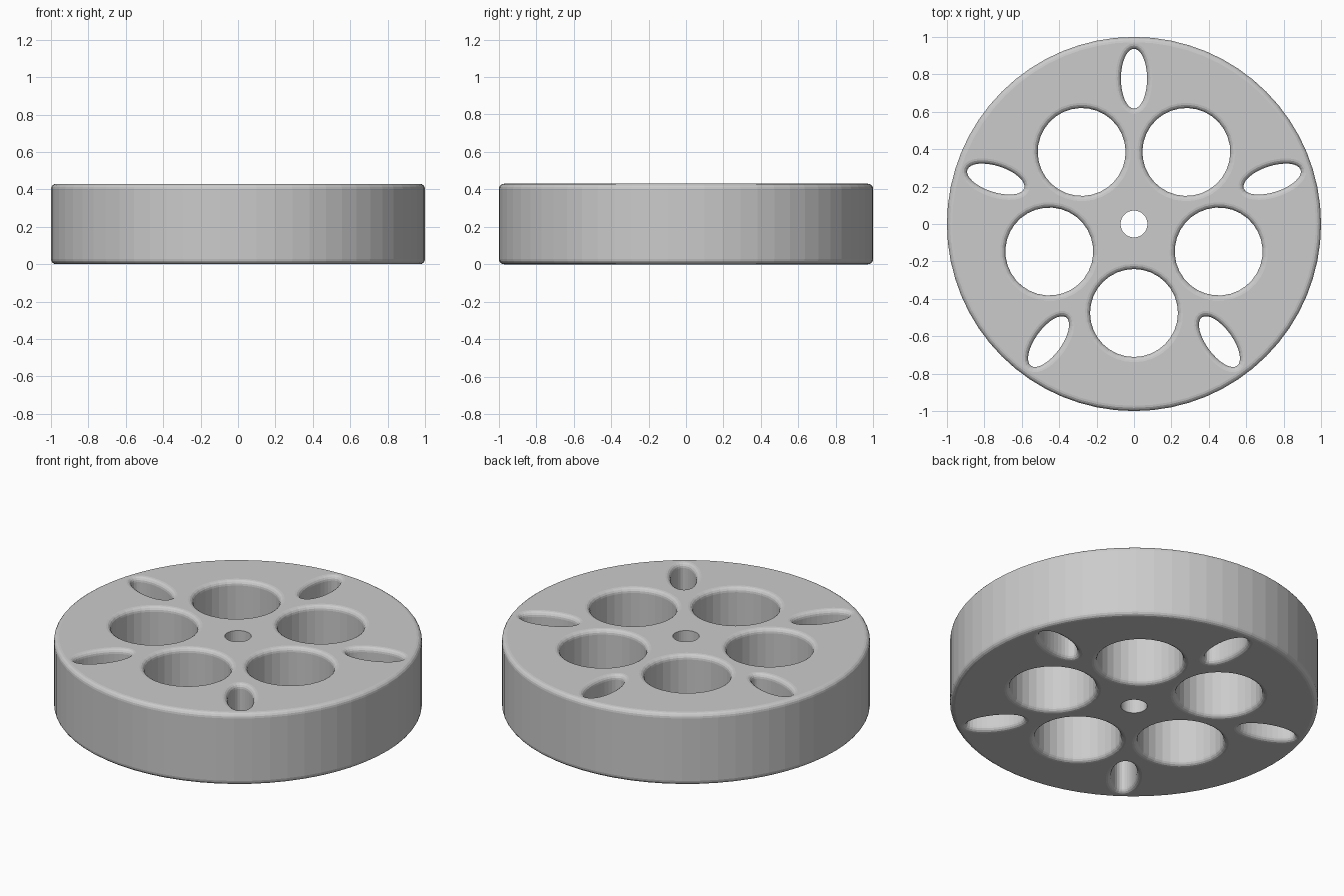
import bpy, bmesh
from math import sin, cos, pi, radians, hypot

if "Cube" in bpy.data.objects:
    bpy.data.objects.remove(bpy.data.objects["Cube"])

HEIGHT = 0.43
FILLET = 0.028
STEPS = 4

bm = bmesh.new()
top_edges, bottom_edges = [], []


def wall(cx, cy, a, b, turn, n, side, fillet):
    """Elliptical wall with rounded ends; side=-1 shrinks (outer rim), 1 widens (hole)."""
    profile = [(0, 0), (0, HEIGHT)]
    if fillet:
        arc = [(fillet * (1 - cos(t)), fillet * (1 - sin(t)))
               for t in (i * pi / 2 / STEPS for i in range(STEPS + 1))]
        # arc runs from the flat wall (t=0) to the face (t=90 degrees), reversed below
        low = [(fillet - fillet * sin(t), fillet - fillet * cos(t))
               for t in (i * pi / 2 / STEPS for i in range(STEPS + 1))]
        profile = low + [(o, HEIGHT - z) for o, z in reversed(low)]
    rings = []
    for off, z in profile:
        ring = []
        for i in range(n):
            t = 2 * pi * i / n
            nx, ny = b * cos(t), a * sin(t)
            k = side * off / hypot(nx, ny)
            x, y = a * cos(t) + nx * k, b * sin(t) + ny * k
            ring.append(bm.verts.new((cx + x * cos(turn) - y * sin(turn),
                                      cy + x * sin(turn) + y * cos(turn), z)))
        rings.append(ring)
    for lo, hi in zip(rings, rings[1:]):
        for i in range(n):
            j = (i + 1) % n
            bm.faces.new((lo[i], lo[j], hi[j], hi[i]))
    for ring, store in ((rings[0], bottom_edges), (rings[-1], top_edges)):
        store += [bm.edges.get((ring[i], ring[(i + 1) % n])) for i in range(n)]


# Outer rim and plain axle hole
wall(0, 0, 1, 1, 0, 64, -1, FILLET)
wall(0, 0, 0.072, 0.072, 0, 32, 1, 0)

# Five round holes and five radial oval slots
for k in range(5):
    ang = radians(-90 + 72 * k)
    wall(0.476 * cos(ang), 0.476 * sin(ang), 0.235, 0.235, ang, 32, 1, FILLET)
    ang = radians(90 + 72 * k)
    wall(0.777 * cos(ang), 0.777 * sin(ang), 0.16, 0.07, ang, 32, 1, FILLET)

# Flat top and bottom faces around the holes
bmesh.ops.triangle_fill(bm, edges=top_edges, use_beauty=True, normal=(0, 0, 1))
bmesh.ops.triangle_fill(bm, edges=bottom_edges, use_beauty=True, normal=(0, 0, -1))
bmesh.ops.recalc_face_normals(bm, faces=bm.faces[:])

mesh = bpy.data.meshes.new("wheel_disc")
bm.to_mesh(mesh)
bm.free()
bpy.context.collection.objects.link(bpy.data.objects.new("wheel_disc", mesh))
